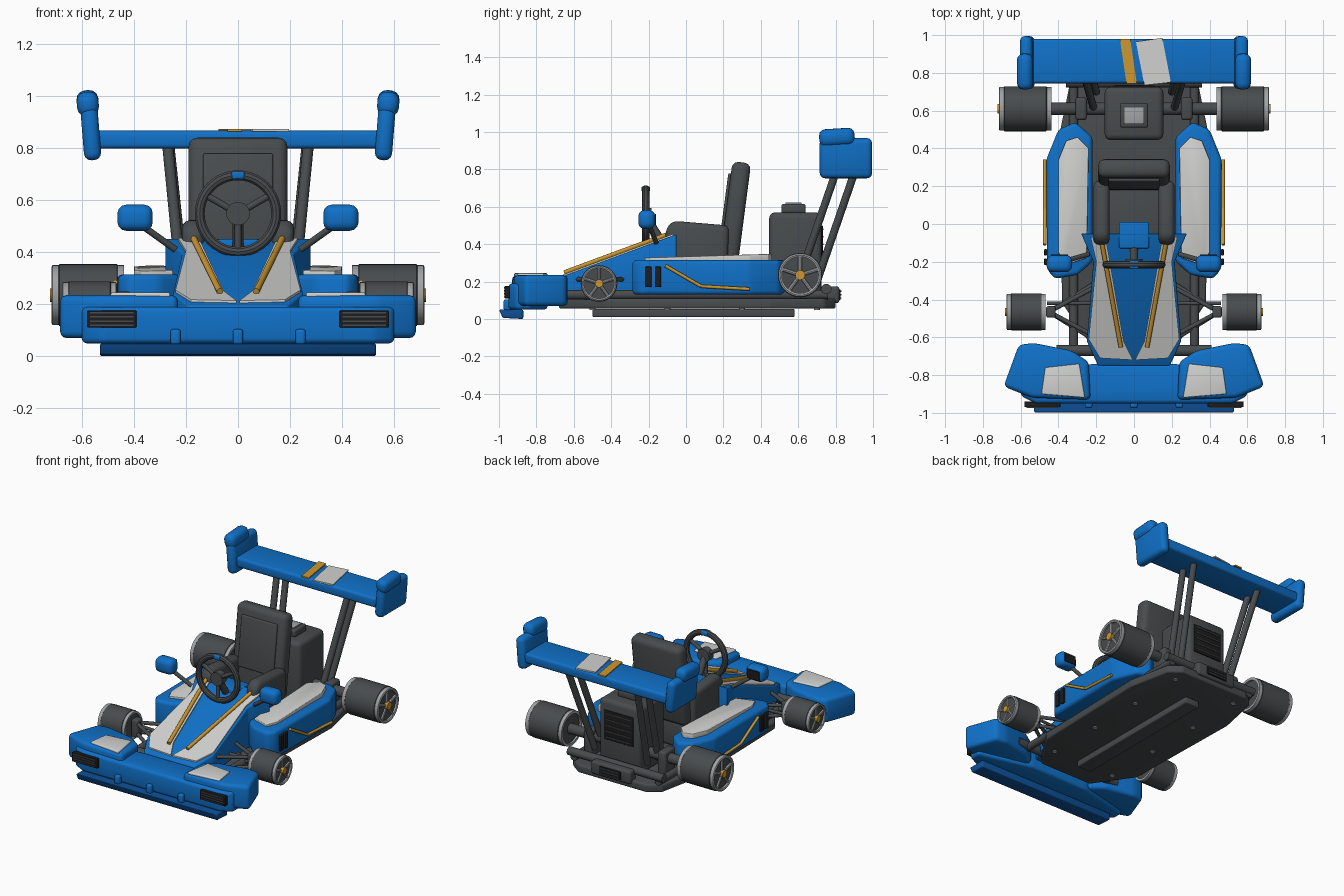
import bpy, bmesh, math
from mathutils import Matrix, Vector, Euler

if "Cube" in bpy.data.objects:
    bpy.data.objects.remove(bpy.data.objects["Cube"])


def material(name, r, g, b):
    m = bpy.data.materials.new(name)
    m.use_nodes = True
    m.diffuse_color = (r, g, b, 1)
    m.node_tree.nodes["Principled BSDF"].inputs["Base Color"].default_value = (r, g, b, 1)
    return m


BLUE = material("bright blue", 0.005, 0.165, 0.58)
NAVY = material("deep blue", 0.004, 0.08, 0.31)
DARK = material("charcoal", 0.065, 0.072, 0.075)
BLACK = material("black", 0.012, 0.012, 0.013)
WHITE = material("off white", 0.64, 0.64, 0.63)
SILVER = material("silver", 0.36, 0.37, 0.38)
GOLD = material("gold", 0.61, 0.31, 0.03)
parts = []


def finish(bm, name, mat, mirror=False):
    """Store the mesh as one object, or as a left and right pair."""
    bmesh.ops.recalc_face_normals(bm, faces=bm.faces)
    sides = (("left_", 1), ("right_", -1)) if mirror else (("", 1),)
    for prefix, sign in sides:
        if sign < 0:
            bmesh.ops.scale(bm, vec=(-1, 1, 1), verts=bm.verts)
            bmesh.ops.reverse_faces(bm, faces=bm.faces)
        me = bpy.data.meshes.new(prefix + name)
        bm.to_mesh(me)
        me.materials.append(mat)
        ob = bpy.data.objects.new(prefix + name, me)
        bpy.context.collection.objects.link(ob)
        parts.append(ob)
    bm.free()


def round_edges(bm, width):
    if width:
        bmesh.ops.bevel(bm, geom=bm.edges[:], offset=width, segments=3, profile=0.5,
                        affect='EDGES', clamp_overlap=True)


def box(name, center, size, mat, bevel=0.02, rot=(0, 0, 0), mirror=False):
    bm = bmesh.new()
    bmesh.ops.create_cube(bm, size=1, matrix=Matrix.Diagonal((*size, 1)))
    round_edges(bm, bevel)
    bm.transform(Matrix.Translation(center) @ Euler(rot).to_matrix().to_4x4())
    finish(bm, name, mat, mirror)


def prism(name, pts, lo, hi, mat, bevel=0.0, along="z", mirror=False):
    """Extrude an outline; lo and hi may be functions of y for sloped faces."""
    level = lambda v, y: v(y) if callable(v) else v
    bm = bmesh.new()
    rows = []
    for v in (lo, hi):
        if along == "z":
            rows.append([bm.verts.new((x, y, level(v, y))) for x, y in pts])
        else:
            rows.append([bm.verts.new((v, y, z)) for y, z in pts])
    for row in rows:
        bm.faces.new(row)
    n = len(pts)
    for i in range(n):
        j = (i + 1) % n
        bm.faces.new((rows[0][i], rows[0][j], rows[1][j], rows[1][i]))
    bmesh.ops.recalc_face_normals(bm, faces=bm.faces)
    round_edges(bm, bevel)
    finish(bm, name, mat, mirror)


def rod(name, a, b, r, mat, mirror=False, segments=14):
    a, b = Vector(a), Vector(b)
    bm = bmesh.new()
    turn = (b - a).to_track_quat('Z', 'Y').to_matrix().to_4x4()
    bmesh.ops.create_cone(bm, cap_ends=True, segments=segments, radius1=r, radius2=r,
                          depth=(b - a).length, matrix=Matrix.Translation((a + b) / 2) @ turn)
    finish(bm, name, mat, mirror)


def lathe(name, center, profile, mat, mirror=False, turn=0, steps=32):
    """Spin a closed (offset, radius) profile about the x axis."""
    bm = bmesh.new()
    rings = [[bm.verts.new((x, r * math.cos(k * math.tau / steps), r * math.sin(k * math.tau / steps)))
              for x, r in profile] for k in range(steps)]
    n = len(profile)
    for k in range(steps):
        for i in range(n):
            j = (i + 1) % n
            if profile[i][1] or profile[j][1]:
                p, q = rings[k], rings[(k + 1) % steps]
                bm.faces.new((p[i], p[j], q[j], q[i]))
    bmesh.ops.remove_doubles(bm, verts=bm.verts, dist=1e-5)
    bm.transform(Matrix.Translation(center) @ Matrix.Rotation(turn, 4, 'Z'))
    finish(bm, name, mat, mirror)


def sym(pts):
    return pts + [(-x, y) for x, y in reversed(pts)]


def grille(name, center, size, bars, side, mirror=False):
    box(name, center, size, BLACK, 0.004, mirror=mirror)
    x, y, z = center
    for i in range(bars):
        h = z + size[2] * ((i + 0.5) / bars - 0.5)
        box(f"{name}_bar_{i}", (x, y + side * size[1] / 2, h), (size[0] * 0.88, 0.008, 0.006),
            DARK, 0, mirror=mirror)


# Chassis: pan, skid, bolts, frame rails and bumpers
prism("floor_pan", sym([(0.2, -0.68), (0.38, -0.42), (0.4, 0.45), (0.34, 0.74), (0.26, 0.8)]),
      0.055, 0.11, DARK, 0.012)
box("skid_rail", (0, 0.04, 0.032), (0.11, 1.08, 0.045), DARK, 0.008)
for i, y in enumerate((-0.5, -0.1, 0.3, 0.7)):
    rod(f"pan_bolt_{i}", (0.24, y, 0.048), (0.24, y, 0.06), 0.016, SILVER, True)
rod("frame_rail", (0.32, -0.66, 0.13), (0.32, 0.76, 0.13), 0.025, DARK, True)
rod("front_cross_tube", (-0.41, -0.67, 0.14), (0.41, -0.67, 0.14), 0.03, DARK)
rod("rear_bumper_tube", (-0.36, 0.75, 0.16), (0.36, 0.75, 0.16), 0.028, DARK)
box("rear_bumper_box", (0, 0.785, 0.13), (0.3, 0.07, 0.09), DARK, 0.015)
grille("rear_bumper_grille", (0, 0.822, 0.13), (0.16, 0.01, 0.055), 3, 1)

# Front bumper and splitter
prism("front_splitter", [(-1.0, 0.05), (-0.98, 0.006), (-0.87, 0.0), (-0.87, 0.05)],
      -0.53, 0.53, NAVY, 0.008, "x")
prism("front_bumper", sym([(0.22, -0.74), (0.6, -0.83), (0.6, -0.91), (0.52, -0.95)]),
      0.05, 0.19, BLUE, 0.02)
prism("bumper_end", [(0.24, -0.73), (0.33, -0.67), (0.53, -0.63), (0.61, -0.64), (0.69, -0.86),
                     (0.54, -0.92), (0.23, -0.93)], 0.07, 0.235, BLUE, 0.025, mirror=True)
prism("bumper_panel", [(0.29, -0.74), (0.47, -0.76), (0.49, -0.9), (0.26, -0.92)],
      0.225, 0.245, WHITE, 0.007, mirror=True)
grille("bumper_grille", (0.485, -0.955, 0.143), (0.19, 0.03, 0.065), 4, -1, True)
for x in (-0.24, 0, 0.24):
    box("bumper_nub", (x, -0.955, 0.075), (0.04, 0.04, 0.06), BLUE, 0.012)

# Sloped nose with white panels and gold trim
slope = lambda y: 0.205 + 0.37 * (y + 0.72)
prism("nose_body", sym([(0.28, -0.05), (0.215, -0.2), (0.25, -0.62), (0.19, -0.75)]),
      0.12, slope, BLUE, 0.008)
prism("nose_panel", [(0.15, -0.07), (0.23, -0.07), (0.2, -0.2), (0.24, -0.61), (0.18, -0.71),
                     (0.005, -0.72), (0.055, -0.62)],
      slope, lambda y: slope(y) + 0.009, WHITE, mirror=True)
rod("nose_trim", (0.07, -0.65, slope(-0.65) + 0.018), (0.17, -0.1, slope(-0.1) + 0.018),
    0.012, GOLD, True)
box("dash_panel", (0, -0.06, 0.4), (0.16, 0.14, 0.1), BLUE, 0.01)

# Side pods with top panels, trim and vents
prism("side_pod", [(0.22, -0.2), (0.3, -0.27), (0.42, -0.29), (0.46, -0.24), (0.465, 0.34),
                   (0.4, 0.5), (0.31, 0.54), (0.22, 0.46)], 0.13, 0.315, BLUE, 0.022, mirror=True)
pod_top = lambda y: 0.328 + 0.03 * (y + 0.22)
prism("pod_panel", [(0.25, -0.18), (0.37, -0.22), (0.4, -0.15), (0.4, 0.34), (0.36, 0.44),
                    (0.3, 0.46), (0.24, 0.4)], 0.31, pod_top, WHITE, 0.004, mirror=True)
trim = [(0.472, -0.11, 0.285), (0.472, 0.08, 0.175), (0.472, 0.34, 0.16)]
for i in range(2):
    rod(f"pod_trim_{i}", trim[i], trim[i + 1], 0.009, GOLD, True)
for i, y in enumerate((-0.2, -0.15)):
    box(f"pod_vent_{i}", (0.468, y, 0.225), (0.016, 0.033, 0.11), BLACK, 0.005, mirror=True)


# Wheels with rims, spokes and hubs
def wheel(name, x, y, z, R, half):
    w = half
    lathe(name + "_tyre", (x, y, z), [(-w, 0), (-w, R * 0.86), (-w * 0.88, R), (w * 0.88, R),
                                      (w, R * 0.86), (w, 0)], DARK, True)
    for tag, off in (("outer", w), ("inner", -w)):
        lathe(f"{name}_{tag}_rim", (x + off, y, z), [(-0.012, R * 0.82), (-0.012, R * 0.97),
              (0.012, R * 0.97), (0.016, R * 0.9), (0.012, R * 0.82)], SILVER, True)
    for k in range(5):
        a = math.tau * k / 5 + math.pi / 2
        rod(f"{name}_spoke_{k}", (x + w, y, z),
            (x + w, y + R * 0.88 * math.cos(a), z + R * 0.88 * math.sin(a)), R * 0.09, SILVER, True, 8)
    rod(name + "_hub", (x + w - 0.01, y, z), (x + w + 0.022, y, z), R * 0.22, GOLD, True)


wheel("front_wheel", 0.57, -0.465, 0.19, 0.098, 0.09)
wheel("rear_wheel", 0.575, 0.61, 0.235, 0.119, 0.125)

# Suspension and rear axle
for tag, y, z in (("front_upper", -0.6, 0.21), ("rear_upper", -0.33, 0.21),
                  ("front_lower", -0.62, 0.13), ("rear_lower", -0.31, 0.13)):
    rod(tag + "_arm", (0.2, y, z), (0.45, -0.465, 0.19 + (z - 0.17) * 0.8), 0.012, DARK, True)
box("front_upright", (0.44, -0.465, 0.19), (0.05, 0.06, 0.12), DARK, 0.01, mirror=True)
rod("steering_link", (0.18, -0.42, 0.17), (0.46, -0.42, 0.18), 0.01, DARK, True)
rod("rear_axle", (-0.46, 0.61, 0.235), (0.46, 0.61, 0.235), 0.034, DARK)
box("axle_carrier", (0.28, 0.61, 0.2), (0.06, 0.12, 0.18), DARK, 0.015, mirror=True)

# Seat
box("seat_base", (0, 0.06, 0.2), (0.36, 0.36, 0.2), DARK, 0.03)
box("seat_back", (0, 0.262, 0.56), (0.38, 0.1, 0.56), DARK, 0.035, (-0.13, 0, 0))
box("seat_pad", (0, 0.214, 0.61), (0.27, 0.02, 0.34), DARK, 0.008, (-0.13, 0, 0))
prism("seat_side", [(-0.11, 0.15), (0.22, 0.15), (0.23, 0.5), (-0.07, 0.525), (-0.11, 0.48)],
      0.13, 0.215, DARK, 0.03, "x", True)

# Engine
box("engine_block", (0, 0.585, 0.34), (0.31, 0.28, 0.46), DARK, 0.03)
box("engine_cap", (0, 0.575, 0.59), (0.15, 0.13, 0.05), DARK, 0.012)
box("engine_cap_plate", (0, 0.575, 0.618), (0.1, 0.085, 0.009), SILVER, 0.002)
grille("engine_grille", (0, 0.726, 0.4), (0.22, 0.012, 0.2), 5, 1)

# Steering wheel
hub = Vector((0, -0.215, 0.548))
ring = [(0.02 * math.cos(k * math.tau / 10), 0.147 + 0.02 * math.sin(k * math.tau / 10)) for k in range(10)]
lathe("steering_rim", hub, ring, DARK, turn=math.pi / 2, steps=40)
for k in range(3):
    a = math.tau * k / 3 - math.pi / 2
    rod(f"steering_spoke_{k}", hub, hub + Vector((math.cos(a), 0, math.sin(a))) * 0.14, 0.013, DARK)
rod("steering_hub", hub - Vector((0, 0.02, 0)), hub + Vector((0, 0.03, 0)), 0.045, DARK, segments=24)
rod("steering_column", hub, (0, -0.12, 0.4), 0.022, DARK)
box("steering_marker", hub + Vector((0, 0, 0.147)), (0.05, 0.046, 0.03), BLUE, 0.008)

# Mirrors
rod("mirror_arm", (0.24, -0.16, 0.41), (0.38, -0.2, 0.51), 0.013, DARK, True)
box("mirror_shell", (0.395, -0.21, 0.532), (0.135, 0.09, 0.1), BLUE, 0.032, mirror=True)
box("mirror_glass", (0.395, -0.164, 0.532), (0.09, 0.006, 0.06), BLACK, 0, mirror=True)

# Rear wing on struts
box("wing_plate", (0, 0.862, 0.832), (1.1, 0.235, 0.068), BLUE, 0.016)
box("wing_end", (0.565, 0.855, 0.86), (0.066, 0.28, 0.215), BLUE, 0.028, (0, 0.08, 0), True)
box("wing_end_cap", (0.577, 0.807, 0.972), (0.084, 0.19, 0.092), BLUE, 0.034, (0.06, 0.08, 0), True)
prism("wing_gold_stripe", [(-0.075, 0.98), (-0.02, 0.98), (0.015, 0.745), (-0.04, 0.745)],
      0.864, 0.873, GOLD)
prism("wing_white_stripe", [(0.01, 0.965), (0.15, 0.985), (0.195, 0.75), (0.055, 0.735)],
      0.864, 0.873, WHITE)
rod("wing_front_strut", (0.21, 0.6, 0.2), (0.27, 0.81, 0.81), 0.021, DARK, True)
rod("wing_rear_strut", (0.2, 0.7, 0.2), (0.265, 0.91, 0.81), 0.021, DARK, True)

# Smooth rounded edges, keep hard creases
bpy.ops.object.select_all(action='DESELECT')
for ob in parts:
    ob.select_set(True)
bpy.context.view_layer.objects.active = parts[0]
bpy.ops.object.shade_smooth_by_angle(angle=math.radians(35))
